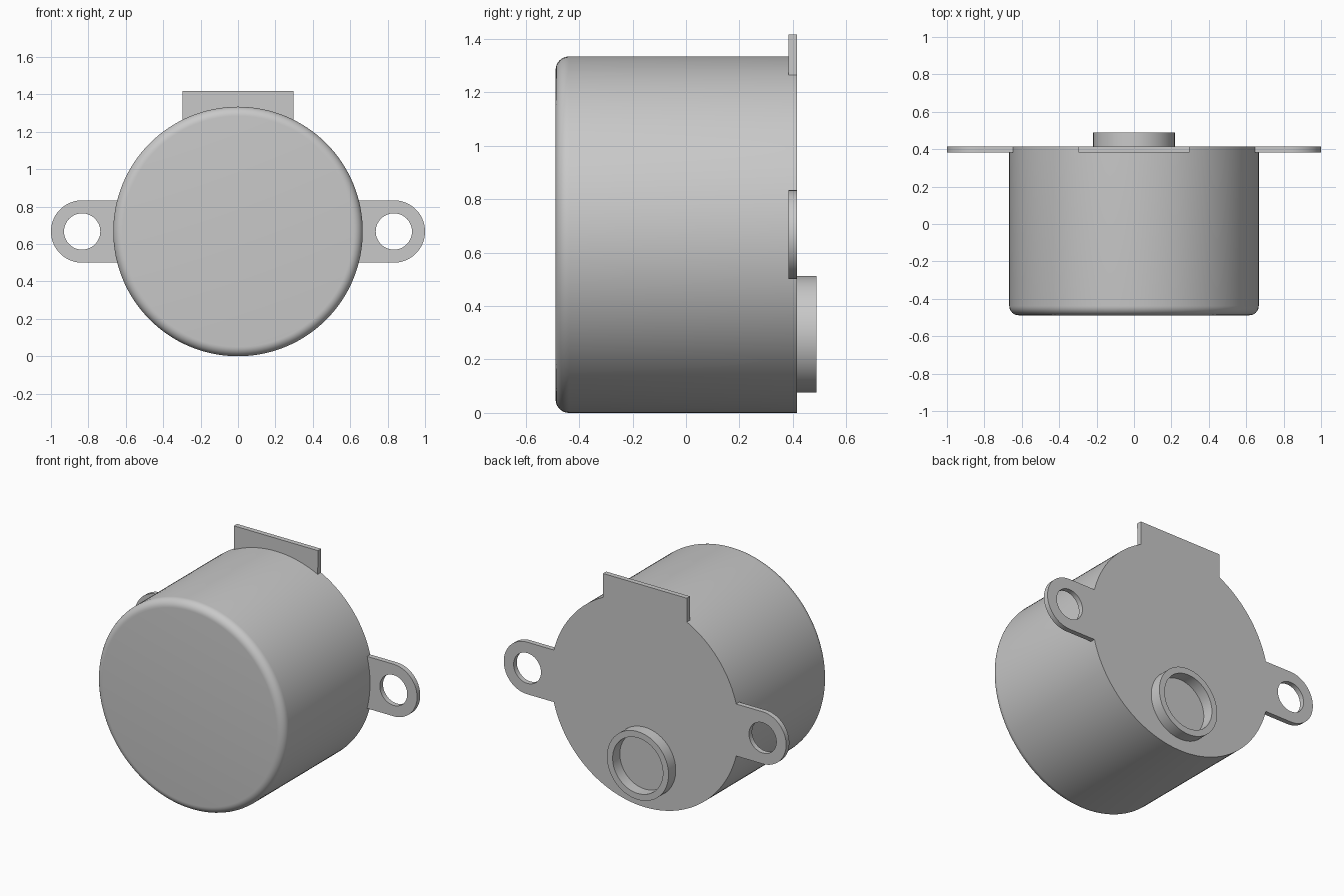
import bpy, bmesh
from math import sin, cos, pi, asin, radians, sqrt
from mathutils import Matrix

cube = bpy.data.objects.get("Cube")
if cube:
    bpy.data.objects.remove(cube, do_unlink=True)

R = 0.667            # can radius, also its centre height
BACK = 0.415         # rear face of the can
PLATE = 0.032        # thickness of ears and tab

grey = bpy.data.materials.new("metal grey")
grey.use_nodes = True
grey.diffuse_color = (0.58, 0.58, 0.58, 1)
grey.node_tree.nodes["Principled BSDF"].inputs["Base Color"].default_value = grey.diffuse_color


def finish(obj):
    obj.data.materials.clear()
    obj.data.materials.append(grey)
    bpy.ops.object.select_all(action='DESELECT')
    obj.select_set(True)
    bpy.context.view_layer.objects.active = obj
    bpy.ops.object.shade_smooth_by_angle(angle=radians(30))


def lathe(name, profile, z, closed=False, steps=128):
    """Turn (radius, y) points about a y axis at height z."""
    bm = bmesh.new()
    rings = [[bm.verts.new((r * cos(2 * pi * i / steps), y, z + r * sin(2 * pi * i / steps)))
              for i in range(steps)] for r, y in profile]
    pairs = list(zip(rings, rings[1:]))
    if closed:
        pairs.append((rings[-1], rings[0]))
    else:
        bm.faces.new(rings[0])
        bm.faces.new(rings[-1])
    for a, b in pairs:
        for i in range(steps):
            j = (i + 1) % steps
            bm.faces.new((a[i], a[j], b[j], b[i]))
    bmesh.ops.recalc_face_normals(bm, faces=bm.faces)
    mesh = bpy.data.meshes.new(name)
    bm.to_mesh(mesh)
    bm.free()
    obj = bpy.data.objects.new(name, mesh)
    bpy.context.collection.objects.link(obj)
    finish(obj)


def plate(name, outlines):
    """Flat plate flush with the rear face, cut from x,z outlines."""
    curve = bpy.data.curves.new(name, 'CURVE')
    curve.dimensions = '2D'
    curve.fill_mode = 'BOTH'
    curve.extrude = PLATE / 2
    for points in outlines:
        spline = curve.splines.new('POLY')
        spline.points.add(len(points) - 1)
        for p, (x, z) in zip(spline.points, points):
            p.co = (x, z, 0, 1)
        spline.use_cyclic_u = True
    obj = bpy.data.objects.new(name, curve)
    bpy.context.collection.objects.link(obj)
    bpy.ops.object.select_all(action='DESELECT')
    obj.select_set(True)
    bpy.context.view_layer.objects.active = obj
    bpy.ops.object.convert(target='MESH')
    obj = bpy.context.view_layer.objects.active
    bm = bmesh.new()
    bm.from_mesh(obj.data)
    bm.transform(Matrix.Translation((0, BACK - PLATE / 2, R)) @ Matrix.Rotation(pi / 2, 4, 'X'))
    bmesh.ops.remove_doubles(bm, verts=bm.verts, dist=0.0001)
    bmesh.ops.recalc_face_normals(bm, faces=bm.faces)
    bm.to_mesh(obj.data)
    bm.free()
    finish(obj)


def arc(cx, cz, r, start, end, n):
    return [(cx + r * cos(start + (end - start) * i / n),
             cz + r * sin(start + (end - start) * i / n)) for i in range(n + 1)]


# Can with a rounded front edge
FRONT, ROUND = -0.488, 0.05
edge = [(R - ROUND + ROUND * sin(t * pi / 16), FRONT + ROUND - ROUND * cos(t * pi / 16))
        for t in range(9)]
lathe("can_body", edge + [(R, BACK)], R)

# Hollow shaft collar, low on the rear face
lathe("shaft_collar", [(0.218, BACK - 0.01), (0.218, 0.488),
                       (0.178, 0.488), (0.178, BACK - 0.01)], 0.294, closed=True, steps=96)

# Mounting ears with bolt holes
EAR, HOLE, EAR_X = 0.1667, 0.097, 0.8333
spread = asin(EAR / R)
for name, side in (("left_ear", 1), ("right_ear", -1)):
    outer = arc(EAR_X, 0, EAR, -pi / 2, pi / 2, 40) + arc(0, 0, R * 0.998, spread, -spread, 16)
    hole = arc(EAR_X, 0, HOLE, 0, 2 * pi, 48)[:-1]
    plate(name, [[(side * x, z) for x, z in loop] for loop in (outer, hole)])

# Square tab standing above the can
TAB, TOP = 0.297, 0.75
half = asin(TAB / R)
plate("top_tab", [[(-TAB, TOP), (TAB, TOP)]
                  + arc(0, 0, R * 0.998, pi / 2 - half, pi / 2 + half, 24)])
